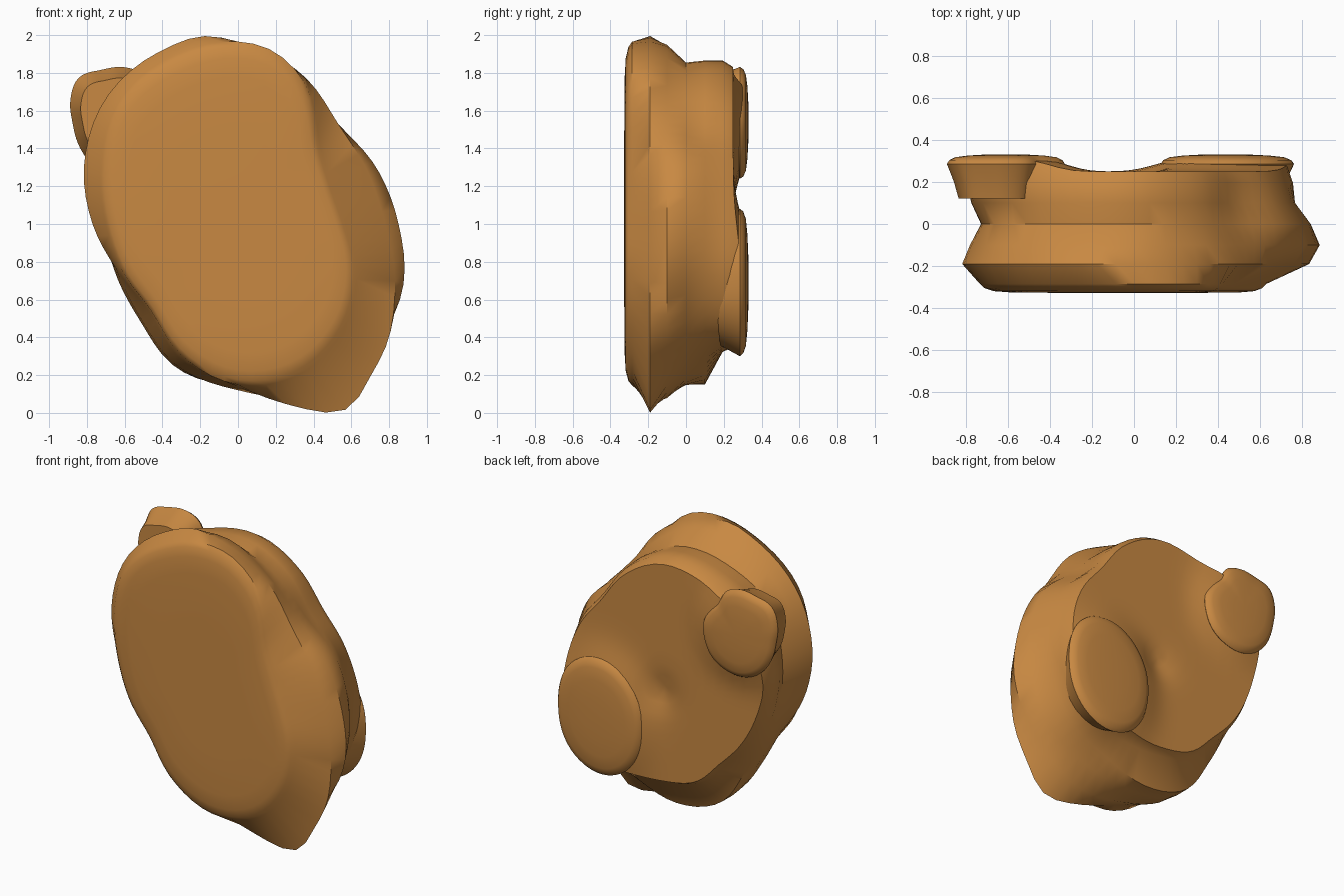
import bpy, bmesh, math

cube = bpy.data.objects.get("Cube")
if cube:
    bpy.data.objects.remove(cube, do_unlink=True)

# One warm ochre colour for the whole stone
ochre = bpy.data.materials.new("ochre stone")
colour = (0.58, 0.25, 0.055, 1)
ochre.use_nodes = True
ochre.diffuse_color = colour
bsdf = ochre.node_tree.nodes["Principled BSDF"]
bsdf.inputs["Base Color"].default_value = colour
bsdf.inputs["Roughness"].default_value = 0.8

N = 72  # points per ring


def outline(radii, bumps=()):
    """Smooth closed radius profile; bumps are (angle, height, width) in degrees."""
    n, out = len(radii), []
    for i in range(N):
        k, t = divmod(i * n / N, 1)
        a, b, c, d = (radii[(int(k) + j) % n] for j in (-1, 0, 1, 2))
        r = b + 0.5 * t * (c - a + t * (2*a - 5*b + 4*c - d + t * (3*(b - c) + d - a)))
        for ang, h, w in bumps:
            diff = (i * 360 / N - ang + 180) % 360 - 180
            r += h * math.exp(-(diff / w) ** 2)
        out.append(r)
    return out


def ring(radii, scale, cx, cz, depth):
    """Points of one slice; depth is a function of x and z."""
    pts = []
    for i, r in enumerate(radii):
        a = 2 * math.pi * i / N
        x, z = cx + r * scale * math.cos(a), cz + r * scale * math.sin(a)
        pts.append((x, depth(x, z), z))
    return pts


def loft(name, rings, front, back, angle):
    """Skin the rings from front to back and close both ends with a fan."""
    bm = bmesh.new()
    loops = [[bm.verts.new(p) for p in pts] for pts in rings]
    for lo, hi in zip(loops, loops[1:]):
        for i in range(N):
            j = (i + 1) % N
            bm.faces.new((lo[i], lo[j], hi[j], hi[i]))
    for loop, tip in ((loops[0], front), (loops[-1], back)):
        v = bm.verts.new(tip)
        for i in range(N):
            bm.faces.new((loop[i], loop[(i + 1) % N], v))
    bmesh.ops.recalc_face_normals(bm, faces=bm.faces)
    mesh = bpy.data.meshes.new(name)
    bm.to_mesh(mesh)
    bm.free()
    mesh.materials.append(ochre)
    obj = bpy.data.objects.new(name, mesh)
    bpy.context.collection.objects.link(obj)
    bpy.ops.object.select_all(action='DESELECT')
    obj.select_set(True)
    bpy.context.view_layer.objects.active = obj
    bpy.ops.object.shade_smooth_by_angle(angle=math.radians(angle))


# Back swellings: centre x, centre z, radius x, radius z
LOBES = {"upper_lobe": (-0.61, 1.54, 0.29, 0.30),
         "lower_lobe": (0.43, 0.69, 0.33, 0.39)}


def back_depth(x, z):
    y = 0.25 - 0.03 * math.exp(-((x - 0.02) ** 2 + (z - 0.95) ** 2) / 0.012)
    for cx, cz, rx, rz in LOBES.values():
        d = ((x - cx) / rx) ** 2 + ((z - cz) / rz) ** 2
        y += 0.065 * math.exp(-d * d * 0.7)
    return y


# Slices of the stone from front to back, radii every 22.5 degrees from +x
SLICES = [
    (-0.285, [.57, .54, .61, .85, .96, .95, .91, .79, .70, .66, .65, .76, .85, .86, .79, .68],
     [(80, .015, 10)]),
    (-0.19, [.78, .74, .75, .865, .96, 1.0, .97, .88, .77, .68, .66, .78, .86, 1.03, 1.04, .90],
     [(300, .085, 9), (101, .025, 9)]),
    (-0.10, [.85, .79, .75, .82, .94, .96, .93, .84, .74, .69, .72, .82, .88, .98, .97, .94], []),
    (0.0, [.83, .79, .72, .78, .85, .87, .88, .78, .71, .70, .73, .83, .85, .88, .92, .88], []),
    (0.10, [.76, .73, .68, .78, .86, .88, .90, .83, .74, .69, .72, .83, .85, .82, .85, .80], []),
    (0.195, [.74, .70, .68, .77, .86, .88, .93, .86, .74, .66, .62, .66, .67, .72, .83, .80], []),
]

# Main stone: rounded flat front, banded sides, dimpled back
profiles = [(y, outline(r, b)) for y, r, b in SLICES]
first, last = profiles[0][1], profiles[-1][1]
rings = [ring(first, s, 0, 1, lambda x, z, y=y: y)
         for s, y in ((0.5, -0.327), (0.8, -0.325), (0.91, -0.319), (0.97, -0.305))]
rings += [ring(r, 1, 0, 1, lambda x, z, y=y: y) for y, r in profiles]
rings += [ring(last, s, 0, 1, back_depth)
          for s in (0.96, 0.88, 0.78, 0.68, 0.58, 0.48, 0.38, 0.28, 0.18, 0.09)]
loft("stone_body", rings, (0, -0.327, 1), (0, back_depth(0, 1), 1), 40)

# Overhanging swellings on the back
SHAPES = {"upper_lobe": [.96, .84, .78, .92, .97, 1.0, 1.12, 1.03, .92, .90, .92, .96, 1, 1.02, 1.04, 1.0],
          "lower_lobe": [1.0, 1.02, 1.04, 1.03, 1.0, .95, .92, .92, .92, .93, .95, .98, 1.0, 1.0, 1.0, 1.0]}
for name, (cx, cz, rx, rz) in LOBES.items():
    radii = [r * math.hypot(rx * math.cos(2 * math.pi * i / N), rz * math.sin(2 * math.pi * i / N))
             for i, r in enumerate(outline(SHAPES[name]))]
    levels = ((0.80, 0.12), (0.88, 0.20), (1.0, 0.285), (0.96, 0.303),
              (0.86, 0.317), (0.65, 0.325), (0.35, 0.33))
    loft(name, [ring(radii, s, cx, cz, lambda x, z, y=y: y) for s, y in levels],
         (cx, 0.12, cz), (cx, 0.331, cz), 40)
